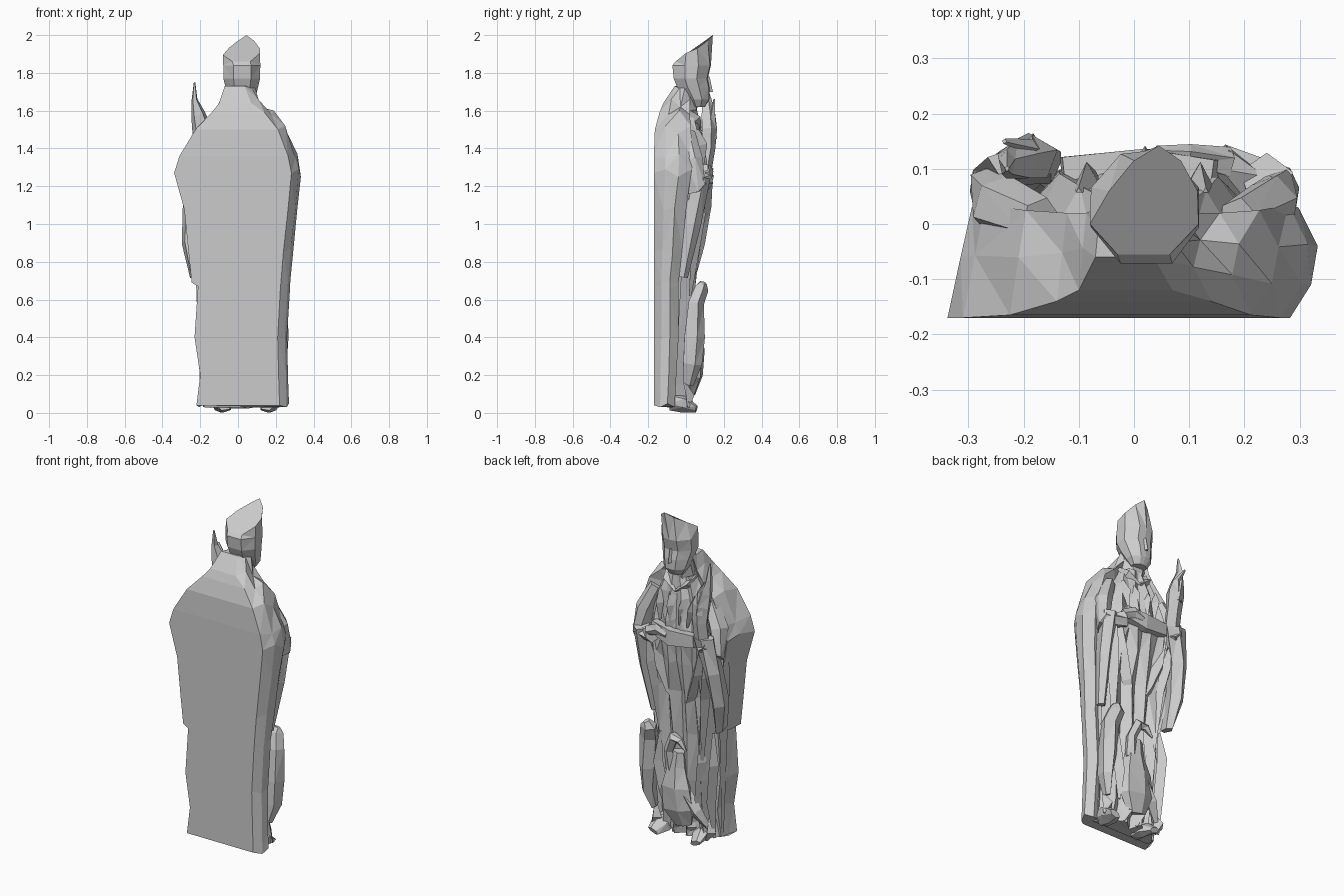
import bpy, bmesh, math, random
from mathutils import Vector
random.seed(4)


def loft(name, rings):
    """Skin equal-length point rings, cap both ends, flat shaded."""
    bm = bmesh.new()
    rows = [[bm.verts.new(p) for p in r] for r in rings]
    n = len(rows[0])
    for a, b in zip(rows, rows[1:]):
        for i in range(n):
            j = (i + 1) % n
            bm.faces.new((a[i], a[j], b[j], b[i]))
    bm.faces.new(rows[0][::-1])
    bm.faces.new(rows[-1])
    bmesh.ops.recalc_face_normals(bm, faces=bm.faces[:])
    bmesh.ops.triangulate(bm, faces=[f for f in bm.faces if len(f.verts) == 4])
    me = bpy.data.meshes.new(name)
    bm.to_mesh(me)
    bm.free()
    ob = bpy.data.objects.new(name, me)
    bpy.context.collection.objects.link(ob)
    return ob


def limb(name, path, n=5, turn=0.3):
    """Tube along (x, y, z, rx, rd) stations; rx across, rd in depth."""
    pts = [Vector(p[:3]) for p in path]
    rings = []
    for k, p in enumerate(path):
        t = (pts[min(k + 1, len(pts) - 1)] - pts[max(k - 1, 0)]).normalized()
        d = Vector((0, 1, 0)) - t * t.y
        s = t.cross(d.normalized())
        d.normalize()
        rings.append([pts[k] + s * p[3] * math.cos(a) + d * p[4] * math.sin(a)
                      for a in (turn + math.tau * i / n for i in range(n))])
    return loft(name, rings)


def fold(name, path, w, h):
    """Sharp drapery ridge that tapers at both ends."""
    m = len(path) - 1
    st = []
    for k, p in enumerate(path):
        f = 0.25 if k in (0, m) else 1.0
        st.append((*p, w * f, h * f))
    return limb(name, st, 3, math.pi / 2)


# Cape: flat back, rounded right side, stepped hem at the left sleeve
cape = []
for k, (z, xl, xr, yb, yf) in enumerate([
        (0.04, -.22, .27, -.17, -.06), (0.20, -.20, .265, -.17, -.05), (0.40, -.23, .26, -.17, -.04),
        (0.67, -.212, .275, -.17, -.04), (0.69, -.245, .277, -.17, -.04), (0.85, -.262, .29, -.17, -.02),
        (1.08, -.285, .315, -.17, .0), (1.27, -.338, .333, -.17, .03), (1.36, -.31, .315, -.17, .035),
        (1.50, -.225, .262, -.165, .025), (1.59, -.14, .19, -.14, .02), (1.64, -.10, .12, -.12, .02),
        (1.73, -.07, .085, -.06, .03)]):
    d = yf - yb
    w = .02 if k % 2 else -.01
    cape.append([(xl, yb, z), (xr - .05, yb, z), (xr - .012, yb + d * .3, z + w), (xr, yb + d * .65, z - w),
                 (xr - .035, yf, z + w), (xr * .5, yf - .03, z), (xl * .5, yf - .03, z),
                 (xl * .87, yf, z), (xl * .93, yb + d * .55, z + w)])
loft("cape", cape)

# Robe: pleated front standing proud of the cape
robe = []
for z, xl, xr, yf, amp in [
        (0.03, -.18, .21, .0, .025), (0.15, -.16, .19, .01, .025), (0.38, -.17, .19, .02, .025),
        (0.65, -.16, .19, .025, .025), (0.90, -.17, .2, .045, .02), (1.08, -.18, .2, .075, .018),
        (1.22, -.19, .2, .095, .015), (1.34, -.18, .2, .09, .015), (1.48, -.14, .17, .07, .01),
        (1.60, -.07, .11, .05, .008)]:
    ring = [(xl, -.10, z), (xr, -.10, z)]
    for i in range(9):
        u = i / 8
        y = yf - .06 * (2 * u - 1) ** 4 + (amp if i % 2 else -amp) + random.uniform(-.01, .01)
        ring.append((xr + (xl - xr) * u + random.uniform(-.008, .008), y, z + random.uniform(-.012, .012)))
    robe.append(ring)
loft("robe", robe)

# Head and slanted mitre
cx = .02


def head_ring(z, w, y0, y1):
    m, r = (y0 + y1) / 2, (y1 - y0) / 2
    return [(cx + w * c, m + r * s, z) for c, s in
            ((-.45, -1), (.5, -1), (1, -.35), (1, .35), (.45, .95), (0, 1), (-.45, .95), (-1, .35), (-1, -.35))]


top = [(-.03, -.055, 1.86), (.065, -.055, 1.86), (.117, .0, 1.905), (.115, .06, 1.93),
       (.085, .115, 1.97), (.045, .142, 2.0), (.0, .115, 1.97), (-.045, .06, 1.935), (-.08, .0, 1.895)]
loft("head", [head_ring(1.62, .045, .03, .10), head_ring(1.66, .07, .0, .125),
              head_ring(1.72, .085, -.045, .125), head_ring(1.77, .097, -.065, .115),
              head_ring(1.84, .098, -.072, .132), top])
limb("neck", [(.015, -.02, 1.55, .08, .07), (.015, .02, 1.70, .07, .06)], 7)
loft("nose", [[(.0, .11, 1.70), (.04, .11, 1.70), (.02, .142, 1.70)],
              [(.012, .11, 1.78), (.028, .11, 1.78), (.02, .125, 1.78)]])
for s in (-1, 1):
    fold("collar", [(cx + s * .10, .0, 1.61), (cx + s * .07, .055, 1.56), (cx, .075, 1.51)], .025, .025)

# Sleeves and forearms, tucked under the cape at the shoulder
limb("left_sleeve", [(-.17, .0, 1.47, .04, .05), (-.24, .03, 1.34, .055, .06), (-.25, .06, 1.2, .05, .06),
                     (-.19, .12, 1.26, .05, .035)], 6)
limb("right_sleeve", [(.19, .0, 1.48, .04, .05), (.25, .03, 1.34, .05, .06), (.255, .05, 1.2, .055, .06),
                      (.15, .11, 1.23, .05, .04)], 6)
limb("left_hanging_sleeve", [(-.20, .11, 1.30, .07, .035), (-.24, .08, 1.1, .055, .055), (-.255, .04, .9, .045, .06),
                             (-.235, .0, .72, .02, .05)])
limb("right_hanging_sleeve", [(.24, .08, 1.25, .05, .05), (.24, .03, 1.0, .04, .05), (.22, -.02, .72, .025, .03)])

# Hands: raised on the left, resting on a book at the right
limb("raised_hand", [(-.18, .10, 1.28, .05, .035), (-.18, .12, 1.40, .05, .035), (-.19, .12, 1.50, .055, .045),
                     (-.21, .115, 1.58, .04, .04), (-.23, .11, 1.66, .016, .025), (-.23, .10, 1.75, .004, .005)])
limb("raised_finger", [(-.19, .145, 1.45, .025, .02), (-.19, .14, 1.58, .02, .015), (-.235, .15, 1.66, .005, .005)], 4)
limb("resting_hand", [(.17, .11, 1.25, .03, .03), (.10, .125, 1.28, .035, .02), (.04, .13, 1.26, .015, .012)])
limb("book", [(-.13, .10, 1.26, .05, .03), (.02, .115, 1.25, .065, .03), (.15, .095, 1.28, .05, .03)], 4, math.pi / 4)

# Chest and skirt drapery
for x0, x1 in ((-.10, -.07), (-.03, -.02), (.06, .04), (.13, .11)):
    fold("chest_fold", [(x0, .06, 1.50), ((x0 + x1) / 2, .085, 1.42), (x1, .09, 1.32)], .026, .028)
for x0, x1, z1 in ((-.15, -.01, .78), (.16, .03, .80), (-.19, -.12, .5), (.20, .16, .62)):
    fold("skirt_fold", [(x0, .085, 1.20), (x0 * .8 + x1 * .2, .07, 1.05), (x0 * .4 + x1 * .6, .045, .9), (x1, .02, z1)],
         .038, .033)
for x in (-.18, -.10):
    fold("lower_fold", [(x, .0, .68), (x - .01, .02, .5), (x + .01, .015, .28), (x, -.01, .05)], .034, .033)
for x, y in ((-.27, -.02), (.275, -.02)):
    fold("cape_edge", [(x, y + .02, 1.3), (x * .92, y, 1.0), (x * .76, y - .04, .7), (x * .72, y - .05, .06)], .02, .035)

# Bird standing at the feet: body, tail, neck, beak and outspread wing
limb("bird_body", [(.0, .02, .10, .06, .03), (.02, .045, .20, .11, .045), (.03, .05, .33, .10, .05),
                   (.03, .04, .45, .06, .04), (.02, .04, .54, .04, .03)], 6)
limb("bird_tail", [(-.02, .04, .30, .04, .04), (-.09, .035, .20, .04, .035), (-.15, .0, .11, .015, .02)], 4)
limb("bird_neck", [(.06, .045, .42, .04, .03), (.07, .06, .54, .03, .028), (.03, .07, .63, .032, .032),
                   (-.02, .08, .62, .022, .022), (-.06, .085, .57, .005, .005)])
limb("bird_wing", [(.20, .01, .15, .015, .03), (.225, .03, .26, .035, .055), (.22, .04, .40, .05, .06),
                   (.21, .05, .58, .055, .045), (.19, .08, .66, .05, .04), (.20, .09, .69, .02, .02)])
fold("wing_feather", [(.15, .03, .62), (.16, .05, .45), (.13, .045, .3), (.12, .02, .15)], .035, .032)

# Feet and crumpled hem
for s, x in ((-1, -.08), (1, .16)):
    limb("foot", [(x, -.08, .055, .05, .04), (x + .01 * s, -.01, .045, .06, .04), (x + .02 * s, .055, .02, .035, .017)],
         6, 0)
for x in (-.15, -.02, .07, .21):
    fold("hem_fold", [(x, -.01, .16), (x - .02, .015, .09), (x + .01, .01, .03)], .035, .03)
